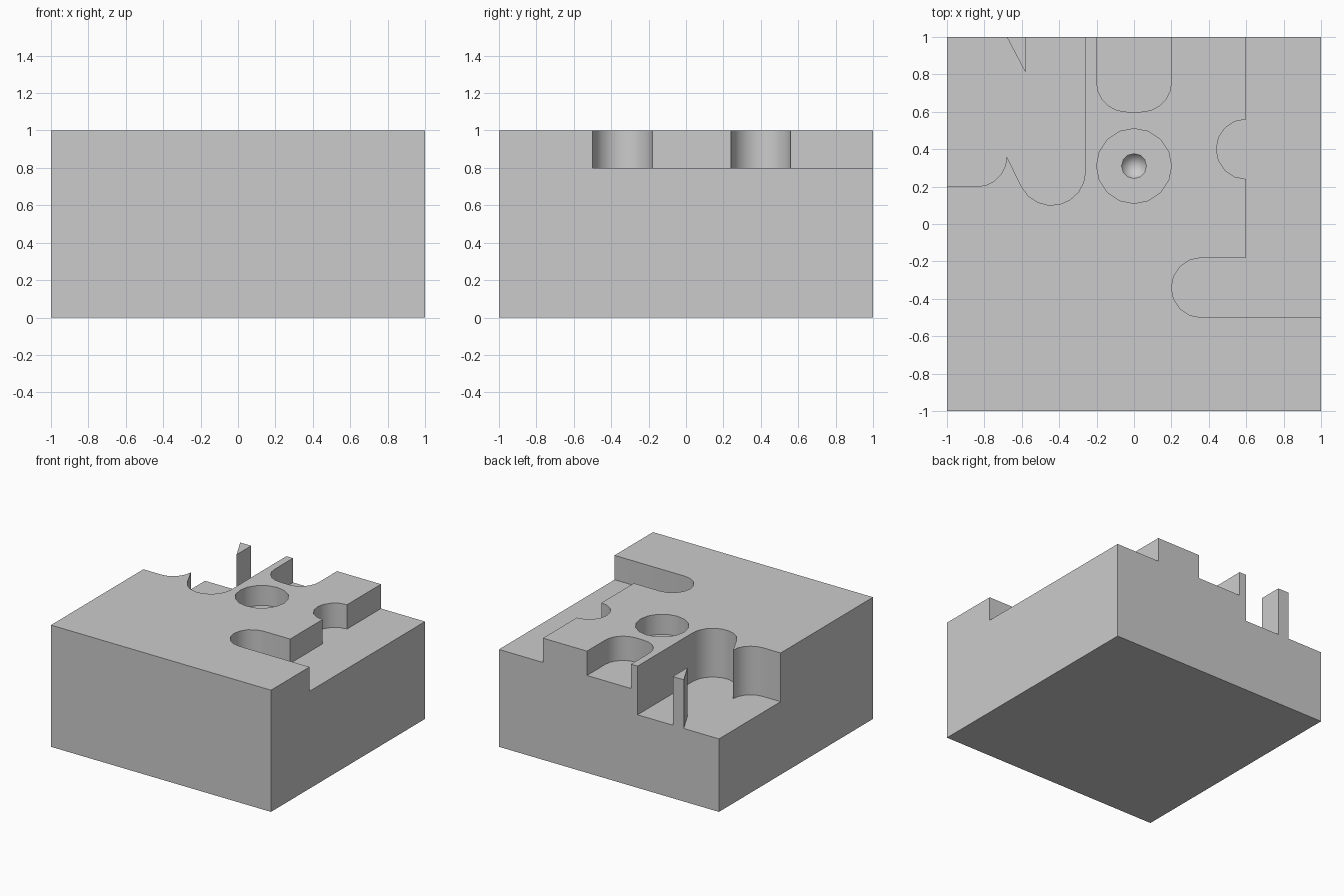
import bpy, bmesh
from math import radians, cos, sin, pi
from mathutils import Matrix

old = bpy.data.objects.get("Cube")
if old:
    bpy.data.objects.remove(old, do_unlink=True)

grey = bpy.data.materials.new("plain grey")
grey.use_nodes = True
colour = (0.6, 0.6, 0.6, 1)
grey.diffuse_color = colour
grey.node_tree.nodes["Principled BSDF"].inputs["Base Color"].default_value = colour


def add_object(name, bm):
    bmesh.ops.recalc_face_normals(bm, faces=bm.faces)
    mesh = bpy.data.meshes.new(name)
    bm.to_mesh(mesh)
    bm.free()
    mesh.materials.append(grey)
    obj = bpy.data.objects.new(name, mesh)
    bpy.context.collection.objects.link(obj)
    return obj


def arc(x, y, r, start, end, steps):
    turns = [radians(start + (end - start) * i / steps) for i in range(steps + 1)]
    return [(x + r * cos(a), y + r * sin(a)) for a in turns]


def prism(name, outline, bottom, top):
    bm = bmesh.new()
    face = bm.faces.new([bm.verts.new((x, y, bottom)) for x, y in outline])
    walls = bmesh.ops.extrude_face_region(bm, geom=[face])
    verts = [v for v in walls["geom"] if isinstance(v, bmesh.types.BMVert)]
    bmesh.ops.translate(bm, verts=verts, vec=(0, 0, top - bottom))
    return add_object(name, bm)


# Solid block
block = prism("machined_block", [(-1, -1), (1, -1), (1, 1), (-1, 1)], 0, 1)

# Side step with a round bite and a round-ended slot
step = [(0.6, 1.1)] + arc(0.6, 0.4, 0.16, 90, 270, 8) + [(0.6, -0.18)]
step += arc(0.36, -0.34, 0.16, 90, 270, 8) + [(1.1, -0.5), (1.1, 1.1)]

# Deep corner pocket that leaves a spike and a free-standing wedge
pocket = [(-1.1, 1.1), (-1.1, 0.2)] + arc(-0.84, 0.36, 0.16, 270, 360, 5)
pocket += arc(-0.44, 0.28, 0.18, 206.57, 360, 8)
pocket += [(-0.26, 1.1), (-0.58, 1.1), (-0.58, 0.81), (-0.733, 1.1)]

# Back slot with rounded corners
slot = [(-0.2, 1.1)] + arc(-0.04, 0.76, 0.16, 180, 270, 5)
slot += arc(0.04, 0.76, 0.16, 270, 360, 5) + [(0.2, 1.1)]

# Round hole
hole = arc(0, 0.31, 0.2, 0, 360, 16)[:-1]

cutters = [
    prism("step_cutter", step, 0.8, 1.2),
    prism("pocket_cutter", pocket, 0.6, 1.2),
    prism("slot_cutter", slot, 0.8, 1.2),
    prism("hole_cutter", hole, 0.835, 1.2),
]

# Conical dimple in the hole floor
bm = bmesh.new()
bmesh.ops.create_cone(bm, cap_ends=True, segments=12, radius1=0, radius2=0.1,
                      depth=0.15, matrix=Matrix.Translation((0, 0.31, 0.81)))
bmesh.ops.remove_doubles(bm, verts=bm.verts, dist=0.0001)
cutters.append(add_object("dimple_cutter", bm))

bpy.context.view_layer.objects.active = block
block.select_set(True)
for cutter in cutters:
    mod = block.modifiers.new(cutter.name, "BOOLEAN")
    mod.operation = "DIFFERENCE"
    mod.solver = "EXACT"
    mod.object = cutter
    bpy.ops.object.modifier_apply(modifier=mod.name)
for cutter in cutters:
    bpy.data.objects.remove(cutter, do_unlink=True)

bpy.ops.object.shade_smooth_by_angle(angle=radians(28))
